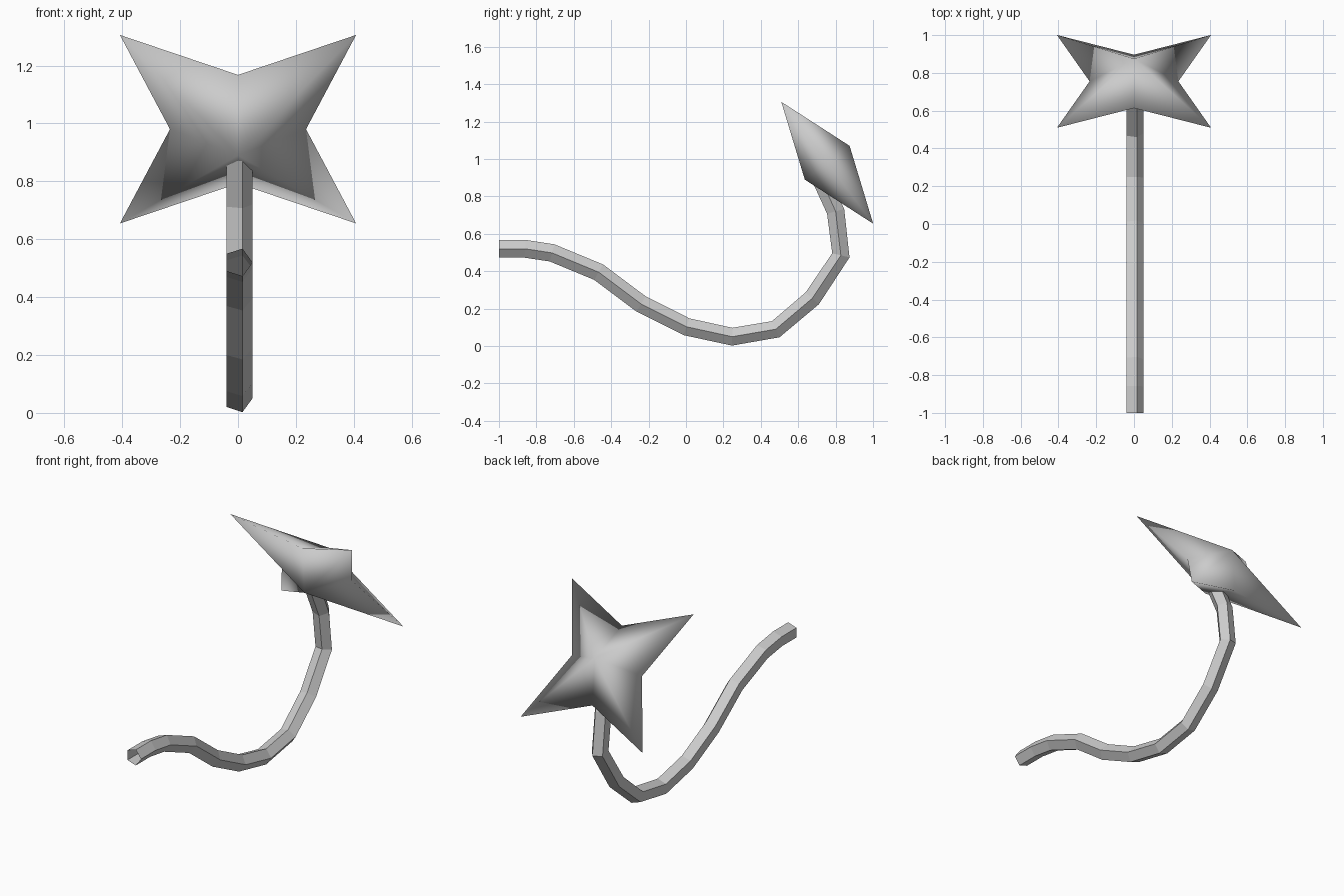
import bpy, bmesh
from math import cos, sin, tau
from mathutils import Vector

if "Cube" in bpy.data.objects:
    bpy.data.objects.remove(bpy.data.objects["Cube"])


def finish(name, bm, smooth):
    mesh = bpy.data.meshes.new(name)
    bmesh.ops.recalc_face_normals(bm, faces=bm.faces)
    for f in bm.faces:
        f.smooth = smooth
    bm.to_mesh(mesh)
    bm.free()
    obj = bpy.data.objects.new(name, mesh)
    bpy.context.collection.objects.link(obj)
    return obj


# Star head: four-pointed double pyramid, tilted, fully smooth shaded
centre = Vector((0, 0.755, 0.98))
side = Vector((1, 0, 0))
up = Vector((0, -0.602, 0.798))
normal = Vector((0, 0.798, 0.602))
bm = bmesh.new()
rim = []
for i in range(8):
    a = tau * i / 8
    r = 0.235 if i % 2 == 0 else 0.577
    rim.append(bm.verts.new(centre + side * r * cos(a) + up * r * sin(a)))
for depth in (-0.15, 0.15):
    apex = bm.verts.new(centre + normal * depth)
    for i in range(8):
        bm.faces.new((rim[i], rim[(i + 1) % 8], apex))
finish("star_tip", bm, True)

# Tail: open five-sided tube swept along a path in the x = 0 plane
path = [(-1, .52), (-.86, .52), (-.716, .498), (-.467, .395), (-.24, .225),
        (.003, .103), (.247, .05), (.48, .09), (.675, .255), (.828, .485),
        (.80, .72), (.70, .94)]
pts = [Vector((0, y, z)) for y, z in path]
bm = bmesh.new()
rings = []
for i, p in enumerate(pts):
    back = (p - pts[i - 1]).normalized() if i else Vector()
    ahead = (pts[i + 1] - p).normalized() if i < len(pts) - 1 else Vector()
    t = (back + ahead).normalized()
    n = Vector((0, -t.z, t.y))
    rings.append([bm.verts.new(p + side * 0.05 * cos(tau * k / 5) + n * 0.05 * sin(tau * k / 5))
                  for k in range(5)])
for a, b in zip(rings, rings[1:]):
    for k in range(5):
        j = (k + 1) % 5
        bm.faces.new((a[k], a[j], b[j], b[k]))
finish("tail", bm, False)
